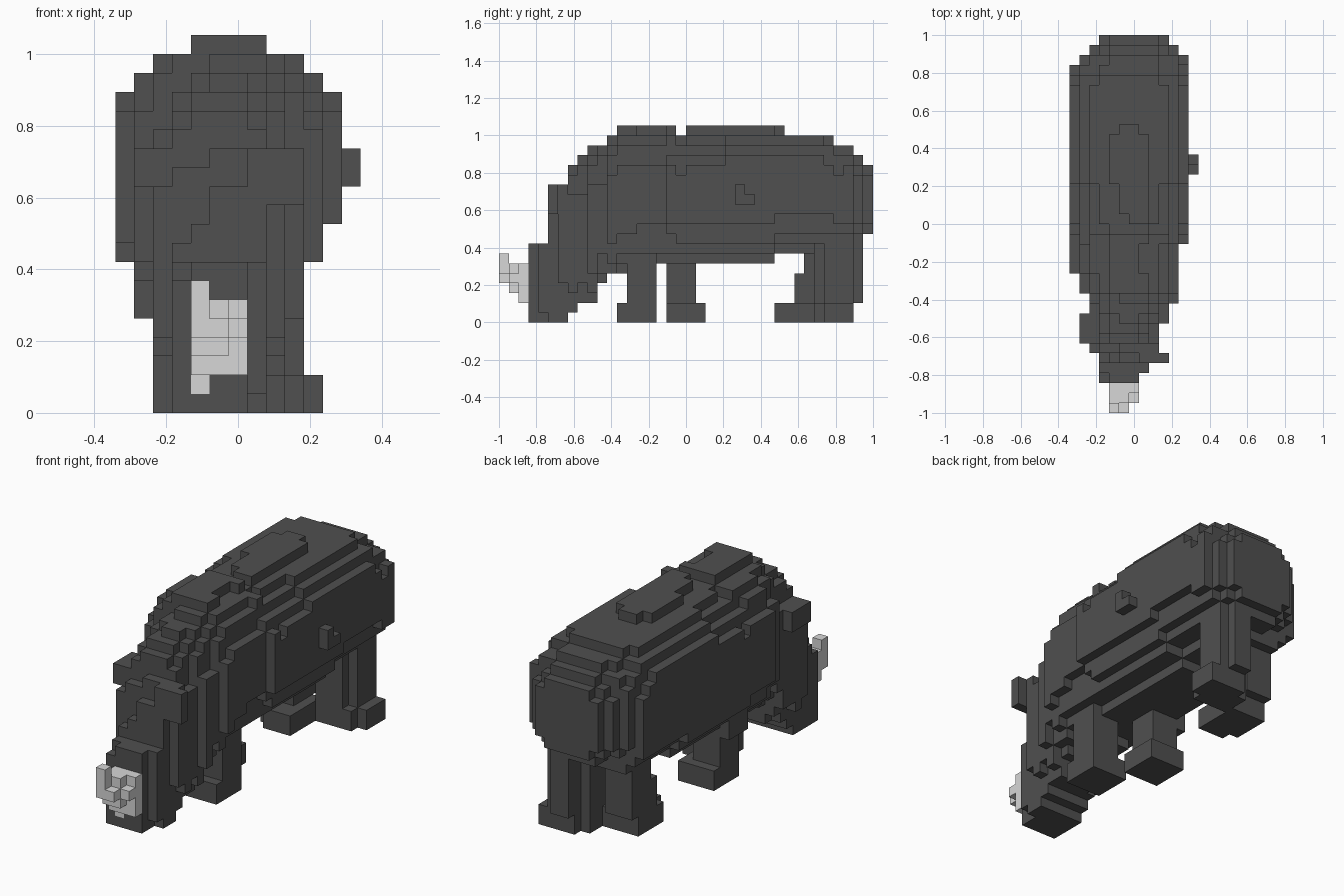
import bpy, bmesh

old = bpy.data.objects.get("Cube")
if old:
    bpy.data.objects.remove(old, do_unlink=True)

U = 2 / 38                      # edge of one block
ORIGIN = (-6.5 * U, -1.0, 0.0)  # corner of the block grid


def material(name, grey):
    m = bpy.data.materials.new(name)
    m.use_nodes = True
    m.diffuse_color = (grey, grey, grey, 1)
    b = m.node_tree.nodes["Principled BSDF"]
    b.inputs["Base Color"].default_value = (grey, grey, grey, 1)
    b.inputs["Roughness"].default_value = 0.9
    return m


HIDE = material("dark grey hide", 0.08)
HORN = material("light grey horn", 0.68)


def block(x0, x1, y0, y1, z0, z1):
    """All grid cells of a box, ends included."""
    return {(x, y, z) for x in range(x0, x1 + 1)
            for y in range(y0, y1 + 1) for z in range(z0, z1 + 1)}


def rounded(y0, y1, x0, x1, z0, z1, top, right=3, left=1.85):
    """Cells of a cross-section, with its own roundness above, lower right and lower left."""
    cx, cz = (x0 + x1 + 1) / 2, (z0 + z1 + 1) / 2
    rx, rz = (x1 + 1 - x0) / 2, (z1 + 1 - z0) / 2
    cells = set()
    for x, y, z in block(x0, x1, y0, y1, z0, z1):
        n = top if z + .5 > cz else right if x + .5 < cx else left
        if abs((x + .5 - cx) / rx) ** n + abs((z + .5 - cz) / rz) ** n <= 1.01:
            cells.add((x, y, z))
    return cells


def union(rows, maker):
    cells = set()
    for r in rows:
        cells |= maker(*r)
    return cells


parts = {}

# Horn and its tip
parts["horn"] = union([
    (4, 4, 0, 0, 4, 6), (5, 5, 0, 0, 4, 4), (4, 5, 1, 1, 3, 5), (6, 6, 1, 1, 4, 4),
    (4, 6, 2, 2, 2, 5), (4, 4, 3, 3, 1, 1)], block)

# Lowered snout, and a brow that climbs towards the left
parts["head"] = union([
    (3, 6, 3, 3, 0, 6), (4, 6, 3, 3, 7, 7), (3, 7, 4, 4, 1, 7), (3, 6, 4, 4, 0, 0),
    (3, 7, 5, 5, 0, 8), (4, 7, 5, 5, 9, 9), (5, 7, 5, 5, 10, 11),
    (3, 7, 6, 6, 0, 3), (2, 8, 6, 6, 4, 11), (3, 8, 6, 6, 12, 12),
    (5, 8, 6, 6, 13, 13)], block)

# Neck and barrel body: y0, y1, x0, x1, z0, z1, roundness
parts["body"] = union([
    (7, 7, 2, 8, 1, 15, 2.1, 3, 3), (8, 8, 2, 8, 2, 16, 2, 3, 3),
    (9, 9, 2, 9, 2, 17, 2, 3, 2.6), (10, 10, 2, 9, 4, 17, 2, 3, 2.6),
    (11, 11, 2, 10, 5, 18, 1.9, 3, 2.4), (12, 13, 1, 10, 5, 19, 1.85, 3, 2.2),
    (14, 16, 0, 10, 6, 19, 1.85, 3, 2), (17, 17, 0, 11, 6, 19, 1.85),
    (18, 18, 0, 11, 6, 18, 2), (19, 22, 0, 11, 6, 18, 2.3),
    (23, 27, 0, 11, 6, 18, 3.1), (28, 32, 0, 11, 7, 18, 3.1),
    (33, 33, 0, 11, 7, 18, 2.5), (34, 34, 0, 11, 7, 17, 2.3),
    (35, 35, 1, 11, 8, 17, 2.3, 2.4, 2.4), (36, 36, 2, 10, 8, 16, 2.5, 2.5, 2.5),
    (37, 37, 3, 9, 9, 15, 2.8, 2.8, 2.8)], rounded)

# Raised ridge along the back
parts["back_ridge"] = union([
    (6, 7, 19, 19, 19, 19), (5, 7, 20, 22, 19, 19),
    (4, 7, 23, 27, 19, 19), (5, 6, 28, 28, 19, 19)], block)

# Ears and the small tuft on the flank
parts["right_ear"] = block(1, 4, 7, 7, 12, 13) | block(1, 2, 8, 9, 12, 13)
parts["left_ear"] = block(7, 9, 5, 5, 11, 13)
parts["flank_tuft"] = block(12, 12, 24, 24, 12, 13) | block(12, 12, 25, 25, 12, 12)

# Legs: shaft, foot, then shoulders, thighs and toes
for name, *boxes in [
    ("front_left_leg", (6, 8, 13, 15, 2, 8), (5, 8, 12, 15, 0, 1), (8, 9, 12, 16, 7, 9)),
    ("front_right_leg", (2, 4, 17, 19, 2, 8), (2, 5, 17, 20, 0, 1), (1, 1, 17, 19, 5, 8)),
    ("back_left_leg", (7, 8, 32, 36, 2, 9), (7, 9, 32, 35, 0, 1), (6, 6, 32, 34, 0, 8),
     (9, 9, 33, 35, 2, 9), (10, 10, 33, 35, 0, 1)),
    ("back_right_leg", (2, 4, 31, 33, 2, 8), (3, 5, 28, 32, 0, 1),
     (2, 2, 29, 32, 0, 1), (2, 4, 30, 30, 2, 4)),
]:
    parts[name] = union(boxes, block)

# Each cell belongs to one part only
solid = set()
for name in parts:
    parts[name] -= solid
    solid |= parts[name]

# Outward quads for the six directions
QUADS = {
    (1, 0, 0): ((1, 0, 0), (1, 1, 0), (1, 1, 1), (1, 0, 1)),
    (-1, 0, 0): ((0, 0, 0), (0, 0, 1), (0, 1, 1), (0, 1, 0)),
    (0, 1, 0): ((0, 1, 0), (0, 1, 1), (1, 1, 1), (1, 1, 0)),
    (0, -1, 0): ((0, 0, 0), (1, 0, 0), (1, 0, 1), (0, 0, 1)),
    (0, 0, 1): ((0, 0, 1), (1, 0, 1), (1, 1, 1), (0, 1, 1)),
    (0, 0, -1): ((0, 0, 0), (0, 1, 0), (1, 1, 0), (1, 0, 0)),
}


def build(name, cells, mat):
    """Skin the exposed sides of the cells."""
    bm = bmesh.new()
    verts = {}
    for c in sorted(cells):
        for d, quad in QUADS.items():
            if tuple(a + b for a, b in zip(c, d)) in solid:
                continue
            corners = []
            for q in quad:
                key = tuple(a + b for a, b in zip(c, q))
                if key not in verts:
                    verts[key] = bm.verts.new([o + U * k for o, k in zip(ORIGIN, key)])
                corners.append(verts[key])
            bm.faces.new(corners)
    mesh = bpy.data.meshes.new(name)
    bm.to_mesh(mesh)
    bm.free()
    mesh.materials.append(mat)
    bpy.context.collection.objects.link(bpy.data.objects.new(name, mesh))


for name, cells in parts.items():
    build(name, cells, HORN if name == "horn" else HIDE)
